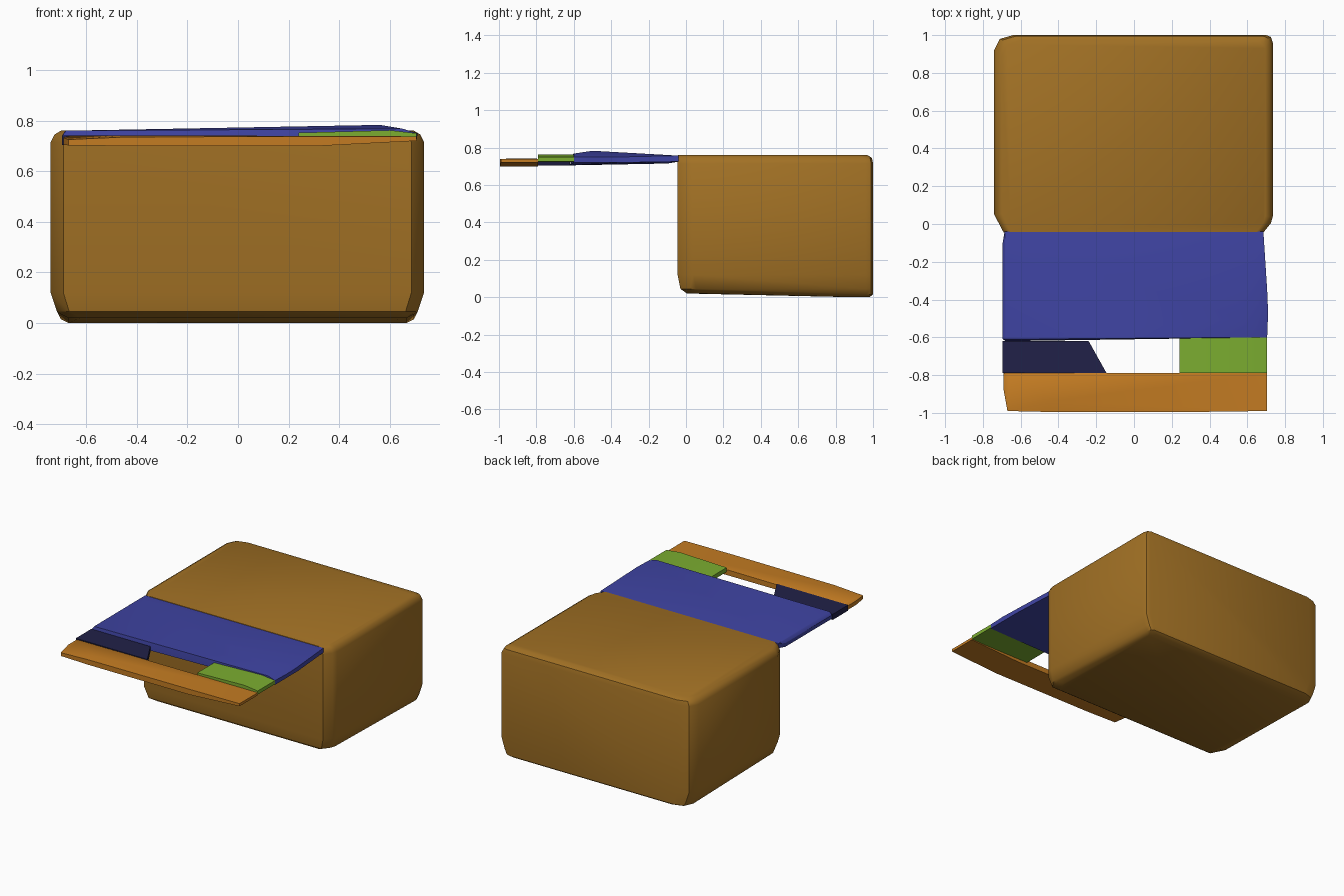
import bpy, bmesh, math

cube = bpy.data.objects.get("Cube")
if cube:
    bpy.data.objects.remove(cube, do_unlink=True)


def material(name, rgb):
    mat = bpy.data.materials.new(name)
    mat.use_nodes = True
    mat.diffuse_color = (*rgb, 1)
    bsdf = mat.node_tree.nodes["Principled BSDF"]
    bsdf.inputs["Base Color"].default_value = (*rgb, 1)
    bsdf.inputs["Roughness"].default_value = 0.8
    return mat


def hull(name, points, mat, angle=30):
    """Closed convex solid around a handful of points."""
    bm = bmesh.new()
    for p in points:
        bm.verts.new(p)
    result = bmesh.ops.convex_hull(bm, input=bm.verts)
    loose = [v for v in set(result["geom_interior"] + result["geom_unused"])
             if isinstance(v, bmesh.types.BMVert)]
    bmesh.ops.delete(bm, geom=loose, context="VERTS")
    bmesh.ops.dissolve_limit(bm, angle_limit=0.01, verts=bm.verts, edges=bm.edges)
    bmesh.ops.recalc_face_normals(bm, faces=bm.faces)
    mesh = bpy.data.meshes.new(name)
    bm.to_mesh(mesh)
    bm.free()
    mesh.materials.append(mat)
    obj = bpy.data.objects.new(name, mesh)
    bpy.context.collection.objects.link(obj)
    bpy.ops.object.select_all(action="DESELECT")
    obj.select_set(True)
    bpy.context.view_layer.objects.active = obj
    bpy.ops.object.shade_smooth_by_angle(angle=math.radians(angle))
    return obj


def sections(rows):
    """Rows of (x, y front, y back, bottom, top) become slab corner points."""
    return [(x, y, z) for x, y0, y1, z0, z1 in rows for y in (y0, y1) for z in (z0, z1)]


brown = material("brown", (0.36, 0.165, 0.018))
orange = material("orange", (0.55, 0.2, 0.016))
blue = material("blue", (0.05, 0.058, 0.37))
navy = material("navy", (0.015, 0.015, 0.065))
green = material("green", (0.2, 0.42, 0.03))

# Box body: a chamfered outline stacked in rings (height, side, front, back inset)
outline = [(-0.69, -0.045), (0.685, -0.045), (0.725, 0.005), (0.735, 0.04), (0.735, 0.96),
           (0.725, 0.99), (0.70, 1.0), (-0.64, 1.0), (-0.71, 0.98), (-0.74, 0.92), (-0.74, 0.05)]
rings = [(0.0, 0.07, 0.05, 0.02), (0.015, 0.04, 0.03, 0.0), (0.045, 0.025, 0.015, 0.0),
         (0.12, 0.0, 0.0, 0.0), (0.715, 0.0, 0.0, 0.0), (0.745, 0.015, 0.0, 0.006),
         (0.76, 0.04, 0.003, 0.03)]
body = []
for z, side, front, back in rings:
    for x, y in outline:
        ny = y + front if y < 0.5 else y - back
        lift = 0.02 if z < 0.03 and y < 0.5 else 0.0
        body.append((x * (1 - side / 0.74), ny, z + lift))
hull("box_body", body, brown, 40)

# Lid panel hinged on the front top edge, thickest near its outer right side
panel = sections([(-0.685, -0.10, -0.04, 0.725, 0.757), (0.685, -0.10, -0.04, 0.725, 0.757),
                  (-0.695, -0.61, -0.10, 0.715, 0.74), (0.705, -0.60, -0.35, 0.72, 0.75)])
panel += [(-0.68, -0.62, 0.705), (-0.68, -0.61, 0.76), (-0.68, -0.10, 0.76),
          (0.56, -0.50, 0.783), (0.65, -0.60, 0.768), (0.71, -0.47, 0.75)]
hull("lid_panel", panel, blue)

# Connectors between the lid panel and the outer strip
hull("right_connector",
     [(x, y, z) for z in (0.703, 0.742)
      for x, y in ((-0.695, -0.62), (-0.24, -0.62), (-0.145, -0.79), (-0.695, -0.79))], navy)
hull("left_connector", sections([(0.24, -0.79, -0.60, 0.722, 0.752),
                                 (0.60, -0.79, -0.60, 0.722, 0.762),
                                 (0.705, -0.79, -0.60, 0.725, 0.75)]), green)

# Outer strip along the lid edge
strip = sections([(-0.69, -0.88, -0.79, 0.705, 0.733), (-0.67, -0.99, -0.79, 0.702, 0.725),
                  (-0.45, -0.995, -0.79, 0.70, 0.735), (0.32, -0.995, -0.79, 0.70, 0.738),
                  (0.705, -0.99, -0.79, 0.72, 0.738)])
hull("outer_strip", strip + [(-0.66, -0.80, 0.742), (-0.45, -0.94, 0.742)], orange)
